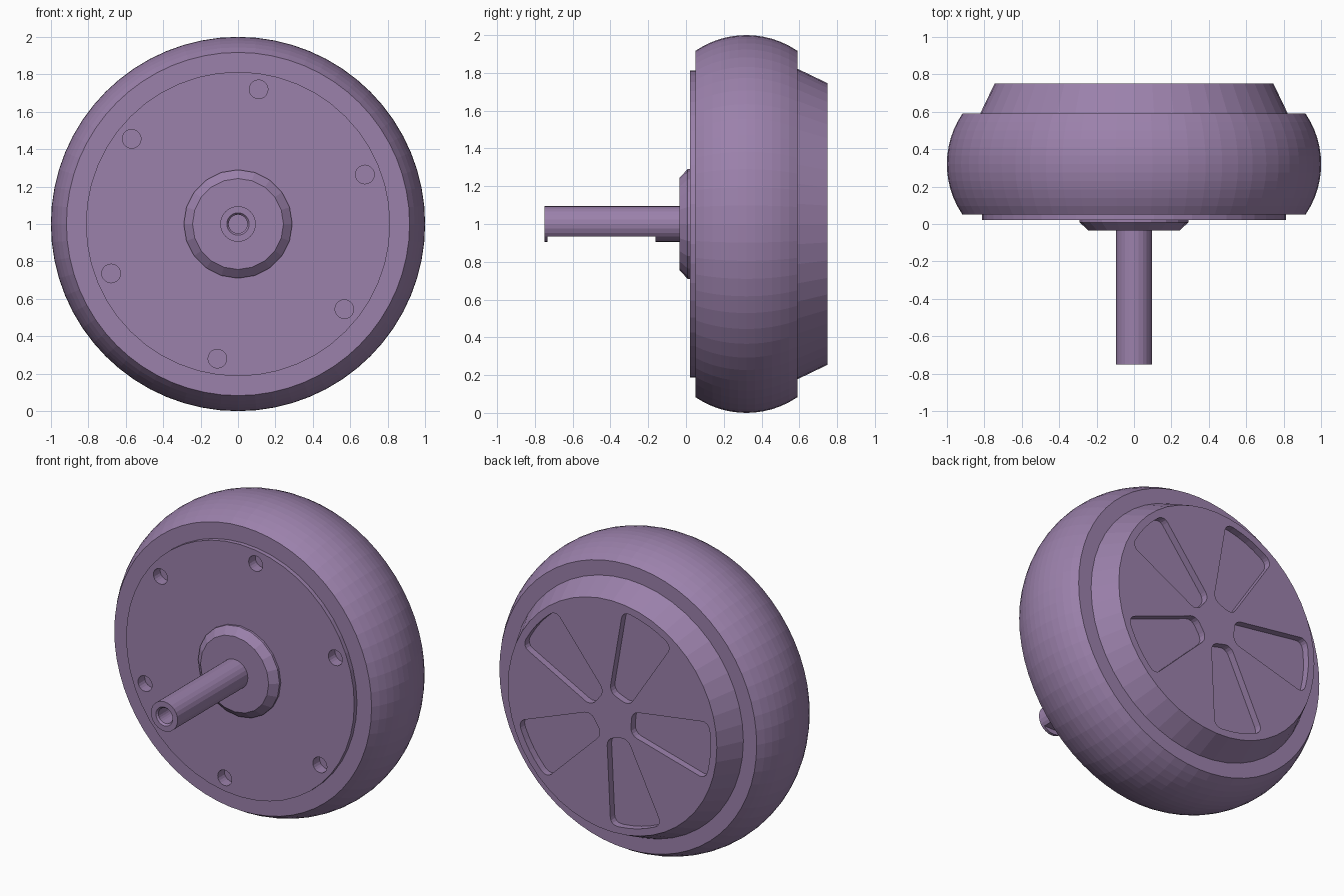
import bpy, bmesh
from math import sin, cos, pi, radians, sqrt
from mathutils import Vector

if "Cube" in bpy.data.objects:
    bpy.data.objects.remove(bpy.data.objects["Cube"])

mat = bpy.data.materials.new("purple")
mat.diffuse_color = (0.33, 0.22, 0.41, 1)
mat.use_nodes = True
mat.node_tree.nodes["Principled BSDF"].inputs["Base Color"].default_value = mat.diffuse_color
CZ = 1.0  # height of the wheel axis


def finish(name, bm):
    bmesh.ops.recalc_face_normals(bm, faces=bm.faces[:])
    me = bpy.data.meshes.new(name)
    bm.to_mesh(me)
    bm.free()
    me.materials.append(mat)
    ob = bpy.data.objects.new(name, me)
    bpy.context.collection.objects.link(ob)
    return ob


def lathe(name, profile, sides, centre=(0, CZ), closed=False):
    """Turn (y, radius) points around an axis parallel to y."""
    bm = bmesh.new()
    rings = [[bm.verts.new((centre[0] + r * cos(2 * pi * i / sides), y,
                            centre[1] + r * sin(2 * pi * i / sides)))
              for i in range(sides)] for y, r in profile]
    pairs = list(zip(rings, rings[1:]))
    if closed:
        pairs.append((rings[-1], rings[0]))
    else:
        bm.faces.new(rings[0])
        bm.faces.new(rings[-1])
    for a, b in pairs:
        for i in range(sides):
            j = (i + 1) % sides
            bm.faces.new((a[i], a[j], b[j], b[i]))
    return finish(name, bm)


def cut(target, cutter):
    mod = target.modifiers.new("cut", 'BOOLEAN')
    mod.operation = 'DIFFERENCE'
    mod.solver = 'EXACT'
    mod.object = cutter
    bpy.context.view_layer.objects.active = target
    bpy.ops.object.modifier_apply(modifier=mod.name)
    bpy.data.objects.remove(cutter)


def wedge(angle, y0, y1):
    """Rounded spoke-window prism, pointing outward at the given angle."""
    half, r_out, n = radians(15.5), 0.70, 6
    pts = [(0.135, -0.075)]
    pts += [(r_out * cos(t), r_out * sin(t))
            for t in (-half + 2 * half * k / n for k in range(n + 1))]
    pts += [(0.135, 0.075)]
    c, s = cos(angle), sin(angle)
    bm = bmesh.new()
    vs = [bm.verts.new((u * c - v * s, y0, CZ + u * s + v * c)) for u, v in pts]
    bm.faces.new(vs)
    bmesh.ops.bevel(bm, geom=[vs[0], vs[1], vs[-2], vs[-1]], offset=0.045,
                    segments=4, profile=0.5, affect='VERTICES')
    ext = bmesh.ops.extrude_face_region(bm, geom=bm.faces[:])
    bmesh.ops.translate(bm, vec=Vector((0, y1 - y0, 0)),
                        verts=[g for g in ext["geom"] if isinstance(g, bmesh.types.BMVert)])
    return finish("window_cutter", bm)


# Tyre: ring with a rounded tread
mid, half_w, edge_r = 0.32, 0.27, 0.917
h = 1 - edge_r
R = (half_w ** 2 + h ** 2) / (2 * h)
tread = []
for k in range(13):
    d = -half_w + 2 * half_w * k / 12
    tread.append((mid + d, 1 - R + sqrt(R * R - d * d)))
lathe("tyre", [(0.05, 0.78)] + tread + [(0.59, 0.78)], 64, closed=True)

# Hub: front cover plate through to the tapered back cap
hub = lathe("hub", [(0.022, 0.813), (0.3, 0.813), (0.3, 0.822), (0.59, 0.822), (0.75, 0.745)], 48)

# Bolt holes in the front plate
for k in range(6):
    a = radians(21.3 + 60 * k)
    cut(hub, lathe("bolt_cutter", [(-0.1, 0.05), (0.09, 0.05)], 20,
                   (0.728 * cos(a), CZ + 0.728 * sin(a))))

# Five wedge-shaped recesses in the back cap
for k in range(5):
    cut(hub, wedge(radians(39.5 + 72 * k), 0.705, 0.85))

# Bevelled boss around the axle
lathe("axle_boss", [(-0.035, 0.243), (0.008, 0.29), (0.04, 0.29)], 20)

# Axle with countersunk bore and a flat along its underside
axle = lathe("axle", [(-0.5, 0.05), (-0.738, 0.05), (-0.75, 0.06),
                      (-0.75, 0.095), (0.04, 0.095)], 24)
bm = bmesh.new()
bmesh.ops.create_cube(bm, size=1)
bmesh.ops.scale(bm, vec=(0.4, 0.57, 0.2), verts=bm.verts[:])
bmesh.ops.translate(bm, vec=(0, -0.447, 0.835), verts=bm.verts[:])
cut(axle, finish("flat_cutter", bm))
